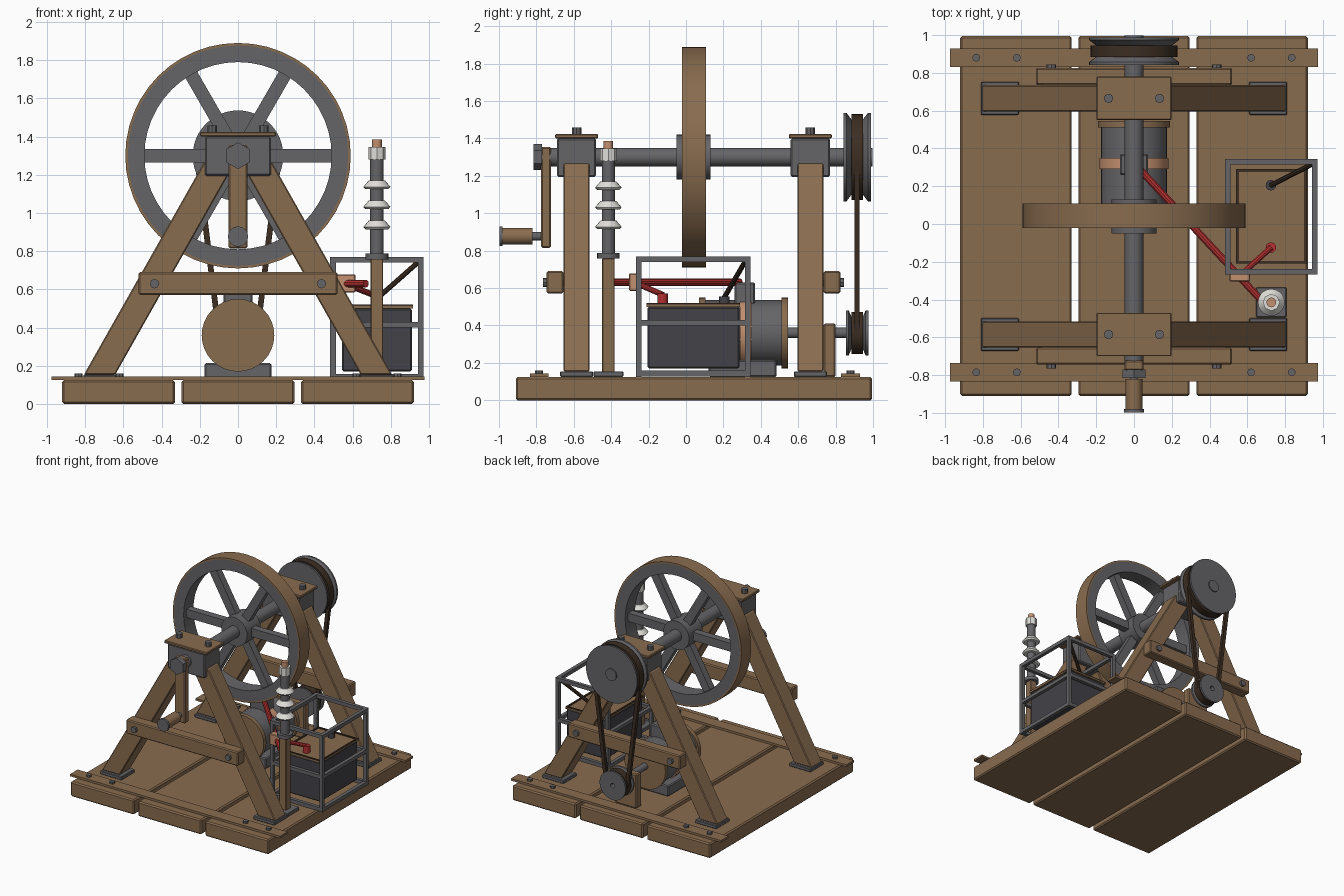
import bpy, bmesh, math
from mathutils import Vector, Matrix

if "Cube" in bpy.data.objects:
    bpy.data.objects.remove(bpy.data.objects["Cube"], do_unlink=True)


def material(name, r, g, b):
    m = bpy.data.materials.new(name)
    m.use_nodes = True
    m.diffuse_color = (r, g, b, 1)
    m.node_tree.nodes["Principled BSDF"].inputs["Base Color"].default_value = (r, g, b, 1)
    return m


WOOD = material("wood", .25, .15, .078)
IRON = material("iron grey", .13, .13, .138)
DARK = material("battery charcoal", .055, .055, .065)
BELT = material("dark leather", .045, .027, .016)
COPPER = material("copper", .55, .28, .16)
WHITE = material("porcelain", .75, .74, .70)
RED = material("red wire", .45, .03, .03)


def finish(name, bm, mat, bevel=0, smooth=False):
    bmesh.ops.recalc_face_normals(bm, faces=bm.faces)
    me = bpy.data.meshes.new(name)
    bm.to_mesh(me)
    bm.free()
    me.materials.append(mat)
    ob = bpy.data.objects.new(name, me)
    bpy.context.collection.objects.link(ob)
    if bevel:
        mod = ob.modifiers.new("bevel", "BEVEL")
        mod.width = bevel
        mod.segments = 1
    if smooth:
        bpy.ops.object.select_all(action="DESELECT")
        ob.select_set(True)
        bpy.context.view_layer.objects.active = ob
        bpy.ops.object.shade_smooth_by_angle(angle=math.radians(35))
    return ob


def box(name, x, y, z, mat, bevel=0):
    """Box from three (low, high) ranges."""
    bm = bmesh.new()
    size = [b - a for a, b in (x, y, z)]
    mid = [(a + b) / 2 for a, b in (x, y, z)]
    bmesh.ops.create_cube(bm, size=1, matrix=Matrix.Translation(mid) @ Matrix.Diagonal((*size, 1)))
    return finish(name, bm, mat, bevel)


def along(p, q):
    d = Vector(q) - Vector(p)
    rot = d.to_track_quat("Z", "Y").to_matrix().to_4x4()
    return Matrix.Translation((Vector(p) + Vector(q)) / 2) @ rot, d.length


def beam(name, p, q, depth, width, mat):
    """Rectangular bar between two points."""
    m, length = along(p, q)
    bm = bmesh.new()
    bmesh.ops.create_cube(bm, size=1, matrix=m @ Matrix.Diagonal((depth, width, length, 1)))
    return finish(name, bm, mat)


def rod(name, p, q, r, mat, sides=24, r2=None):
    """Round or faceted bar between two points."""
    m, length = along(p, q)
    bm = bmesh.new()
    bmesh.ops.create_cone(bm, cap_ends=True, segments=sides, radius1=r,
                          radius2=r if r2 is None else r2, depth=length, matrix=m)
    return finish(name, bm, mat, smooth=sides > 8)


def lathe(name, z, profile, mat, sides=48):
    """Spin a closed (radius, y) profile about the y axis at height z."""
    bm = bmesh.new()
    rings = []
    for i in range(sides):
        a = math.tau * i / sides
        rings.append([bm.verts.new((r * math.cos(a), y, z + r * math.sin(a))) for r, y in profile])
    n = len(profile)
    for i in range(sides):
        a, b = rings[i], rings[(i + 1) % sides]
        for k in range(n):
            bm.faces.new((a[k], a[(k + 1) % n], b[(k + 1) % n], b[k]))
    return finish(name, bm, mat, smooth=True)


def ring(name, z, r0, r1, y0, y1, mat):
    return lathe(name, z, [(r0, y0), (r1, y0), (r1, y1), (r0, y1)], mat)


def leg(name, side, y):
    """Slanted leg with level ends."""
    bm = bmesh.new()
    outline = [(.806, .155), (.642, .155), (.014, 1.265), (.178, 1.265)]
    face = bm.faces.new([bm.verts.new((side * x, y - .07, z)) for x, z in outline])
    new = bmesh.ops.extrude_face_region(bm, geom=[face])["geom"]
    bmesh.ops.translate(bm, vec=(0, .14, 0), verts=[v for v in new if isinstance(v, bmesh.types.BMVert)])
    return finish(name, bm, WOOD, .006)


AXLE, GEN = 1.30, .36

# Floor planks and the battens across them
for i, x in enumerate((-.625, 0, .625)):
    box(f"floor_plank_{i}", (x - .295, x + .295), (-.91, .995), (0, .125), WOOD, .01)
for label, y in (("front", -.785), ("rear", .88)):
    box(f"{label}_batten", (-.975, .975), (y - .05, y + .05), (.125, .143), WOOD)
    for x in (-.835, -.62, .62, .835):
        rod(f"{label}_batten_bolt", (x, y, .13), (x, y, .16), .021, IRON, 8)

# A-frames with bearing blocks
for label, y, out in (("front", -.585, -1), ("rear", .665, 1)):
    for side in (-1, 1):
        leg(f"{label}_leg", side, y)
        box(f"{label}_foot_plate", (side * .71 - .1, side * .71 + .1), (y - .088, y + .088),
            (.125, .155), IRON, .005)
        rod(f"{label}_cap_bolt", (side * .135, y, 1.41), (side * .135, y, 1.458), .025, IRON, 8)
        rod(f"{label}_brace_bolt", (side * .437, y + out * .15, .63), (side * .437, y + out * .18, .63),
            .025, IRON, 8)
    ys = sorted((y + out * .07, y + out * .16))
    box(f"{label}_brace", (-.52, .52), ys, (.572, .69), WOOD, .008)
    box(f"{label}_bearing_block", (-.172, .172), (y - .105, y + .105), (1.195, 1.40), IRON, .008)
    box(f"{label}_bearing_cap", (-.198, .198), (y - .115, y + .115), (1.40, 1.423), WOOD, .005)

# Main shaft and flywheel
rod("main_shaft", (0, -.78, AXLE), (0, .998, AXLE), .05, IRON)
rod("flywheel_hub", (0, -.05, AXLE), (0, .13, AXLE), .12, IRON, 32)
ring("flywheel_rim", AXLE, .49, .577, -.022, .108, IRON)
ring("flywheel_tyre", AXLE, .577, .59, -.022, .108, WOOD)
for i in range(6):
    a = math.tau * i / 6
    d = Vector((math.cos(a), 0, math.sin(a)))
    c = Vector((0, .043, AXLE))
    beam("flywheel_spoke", c + d * .08, c + d * .51, .06, .07, IRON)

# Hand crank
nut = rod("crank_nut", (0, -.815, AXLE), (0, -.77, AXLE), .07, IRON, 6)
box("crank_arm", (-.05, .05), (-.775, -.722), (.815, 1.355), WOOD, .008)
rod("crank_pin", (0, -.84, .877), (0, -.76, .877), .022, IRON, 12)
rod("crank_handle", (0, -.985, .877), (0, -.82, .877), .045, WOOD, 16)
rod("crank_handle_cap", (0, -.998, .877), (0, -.98, .877), .053, IRON, 16)


# Pulleys and drive belt
def pulley(name, z, r, core, y0, y1, wrap):
    lip, a, b = .015, .90 - .015, .93 + .015
    lathe(name, z, [(.02, y0), (r, y0), (r, y0 + lip), (core, a), (core, b),
                    (r, y1 - lip), (r, y1), (.02, y1)], IRON)
    ring(name + "_belt_wrap", z, core, wrap, a, b, BELT)


pulley("drive_pulley", AXLE, .237, .2, .843, .988, .23)
pulley("generator_pulley", GEN, .12, .085, .855, .975, .112)
big, small = .214, .098
tilt = math.asin((big - small) / (AXLE - GEN))
for s in (-1, 1):
    ends = [(s * r * math.cos(tilt), .914, z - r * math.sin(tilt)) for r, z in ((big, AXLE), (small, GEN))]
    beam("belt_strand", *ends, .028, .03, BELT)

# Generator
rod("generator_body", (0, .09, GEN), (0, .52, GEN), .175, IRON, 32)
for y in (.07, .51):
    rod("generator_end_cap", (0, y, GEN), (0, y + .035, GEN), .19, WOOD, 32)
ring("generator_copper_band", GEN, .15, .183, .29, .35, COPPER)
rod("generator_shaft", (0, .53, GEN), (0, .9, GEN), .028, IRON, 16)
box("generator_cradle", (-.175, .175), (.12, .485), (.125, .215), IRON, .008)
box("terminal_box", (-.075, .075), (.26, .37), (.51, .63), IRON, .008)
box("shaft_support", (-.1, .1), (.735, .8), (.125, .41), WOOD, .008)

# Battery with bordered lid
box("battery_case", (.545, .91), (-.205, .285), (.17, .5), DARK, .008)
box("battery_lid", (.54, .915), (-.21, .29), (.5, .513), WOOD)
for x in (.54, .9):
    box("lid_border", (x, x + .015), (-.21, .29), (.505, .52), BELT)
for y in (-.21, .275):
    box("lid_border", (.54, .915), (y, y + .015), (.505, .52), BELT)
rod("positive_terminal", (.725, -.125, .51), (.725, -.125, .57), .028, RED, 12)
rod("negative_terminal", (.725, .205, .51), (.725, .205, .555), .028, DARK, 12)

# Battery cage
XS, YS, T = (.497, .957), (-.252, .33), .015
for x in XS:
    for y in YS:
        box("cage_post", (x - T, x + T), (y - T, y + T), (.125, .77), IRON)
for z in (.143, .415, .755):
    for x in XS:
        box("cage_side_rail", (x - T, x + T), YS, (z - T, z + T), IRON)
    for y in YS:
        box("cage_cross_rail", XS, (y - T, y + T), (z - T, z + T), IRON)

# Wiring
rod("main_red_wire", (.03, .29, .63), (.67, -.4, .63), .02, RED, 10)
rod("battery_red_wire", (.57, -.265, .625), (.725, -.125, .565), .016, RED, 10)
rod("battery_dark_wire", (.725, .205, .55), (.94, .315, .74), .014, BELT, 10)
box("copper_connector", (.505, .615), (-.305, -.25), (.585, .678), COPPER, .005)

# Insulator mast
MX, MY = .727, -.415
box("mast_foot", (MX - .08, MX + .08), (MY - .08, MY + .08), (.125, .155), IRON, .005)
box("mast_post", (MX - .033, MX + .033), (MY - .033, MY + .033), (.15, .76), WOOD, .004)


def mast(name, z0, z1, r, mat, sides=20, r2=None):
    rod(name, (MX, MY, z0), (MX, MY, z1), r, mat, sides, r2)


mast("mast_collar", .757, .787, .06, IRON)
mast("mast_rod", .78, 1.29, .035, IRON)
for z in (.915, 1.02, 1.125):
    mast("insulator_skirt", z, z + .012, .06, WHITE, r2=.071)
    mast("insulator_dome", z + .012, z + .046, .071, WHITE, r2=.042)
mast("mast_top_insulator", 1.28, 1.345, .045, WHITE, 8)
mast("mast_copper_tip", 1.345, 1.385, .026, COPPER, 12)
